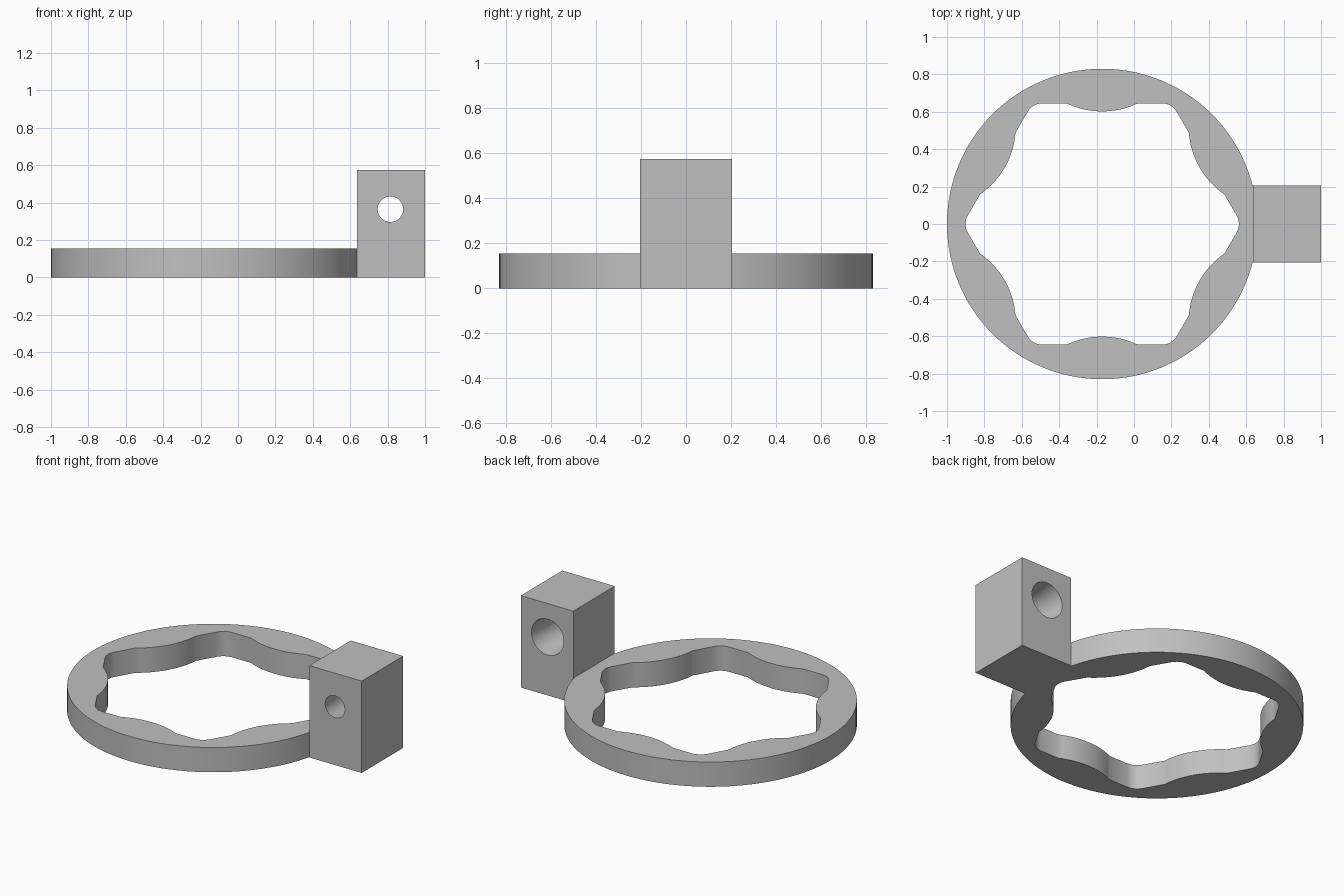
import bpy, bmesh
from math import sin, cos, tan, pi, radians, sqrt
from mathutils import Vector, Matrix

if "Cube" in bpy.data.objects:
    bpy.data.objects.remove(bpy.data.objects["Cube"], do_unlink=True)

CENTRE = Vector((-0.17, 0, 0))
RING_R, RING_H = 0.83, 0.155
APOTHEM, FILLET = 0.645, 0.09
BULGE_HALF, BULGE_RISE = 0.19, 0.043

grey = bpy.data.materials.new("light grey")
grey.use_nodes = True
colour = (0.53, 0.53, 0.53, 1)
grey.diffuse_color = colour
grey.node_tree.nodes["Principled BSDF"].inputs["Base Color"].default_value = colour


def make_object(name, bm):
    bmesh.ops.recalc_face_normals(bm, faces=bm.faces)
    mesh = bpy.data.meshes.new(name)
    bm.to_mesh(mesh)
    bm.free()
    mesh.materials.append(grey)
    obj = bpy.data.objects.new(name, mesh)
    bpy.context.collection.objects.link(obj)
    return obj


def select_only(obj):
    bpy.ops.object.select_all(action='DESELECT')
    obj.select_set(True)
    bpy.context.view_layer.objects.active = obj


def inner_outline():
    """Rounded hexagon with a shallow arc bulging inward on every side."""
    points = []
    arc_r = (BULGE_HALF ** 2 + BULGE_RISE ** 2) / (2 * BULGE_RISE)
    corner_r = (APOTHEM - FILLET) / cos(pi / 6)
    for k in range(6):
        # Rounded corner
        a = k * pi / 3
        for i in range(9):
            t = a + radians(-30 + 60 * i / 8)
            points.append(Vector((corner_r * cos(a) + FILLET * cos(t),
                                  corner_r * sin(a) + FILLET * sin(t), 0)))
        # Inward bulge on the following side
        turn = Matrix.Rotation(a + pi / 6, 3, 'Z')
        for i in range(17):
            s = BULGE_HALF * (i / 8 - 1)
            depth = sqrt(arc_r ** 2 - s ** 2) - arc_r + BULGE_RISE
            points.append(turn @ Vector((APOTHEM - depth, s, 0)))
    return points


def add_loop(bm, points):
    verts = [bm.verts.new(p + CENTRE) for p in points]
    return [bm.edges.new((v, verts[i - 1])) for i, v in enumerate(verts)]


# Flat ring with the scalloped opening
bm = bmesh.new()
outer = [Vector((RING_R * cos(i * pi / 64), RING_R * sin(i * pi / 64), 0))
         for i in range(128)]
edges = add_loop(bm, outer) + add_loop(bm, inner_outline())
bmesh.ops.triangle_fill(bm, edges=edges, use_beauty=True)
raised = bmesh.ops.extrude_face_region(bm, geom=bm.faces[:], use_keep_orig=True)
bmesh.ops.translate(bm, vec=(0, 0, RING_H),
                    verts=[g for g in raised["geom"] if isinstance(g, bmesh.types.BMVert)])
ring = make_object("scalloped_ring", bm)

# Upright mounting block
bm = bmesh.new()
bmesh.ops.create_cube(bm, size=1)
bmesh.ops.scale(bm, vec=(0.363, 0.41, 0.575), verts=bm.verts)
bmesh.ops.translate(bm, vec=(0.8185, 0, 0.2875), verts=bm.verts)
block = make_object("mounting_block", bm)

# Tapered through hole, wider at the back
bm = bmesh.new()
bmesh.ops.create_cone(bm, cap_ends=True, segments=48, radius1=0.066, radius2=0.114,
                      depth=0.45, matrix=Matrix.Translation((0.815, 0, 0.365))
                      @ Matrix.Rotation(-pi / 2, 4, 'X'))
cutter = make_object("hole_cutter", bm)
cutter.hide_render = True
cut = block.modifiers.new("hole", 'BOOLEAN')
cut.operation = 'DIFFERENCE'
cut.solver = 'EXACT'
cut.object = cutter
select_only(block)
bpy.ops.object.modifier_apply(modifier=cut.name)
bpy.data.objects.remove(cutter, do_unlink=True)

# Smooth curved walls, crisp edges
for obj in (ring, block):
    select_only(obj)
    bpy.ops.object.shade_smooth_by_angle(angle=radians(30))
